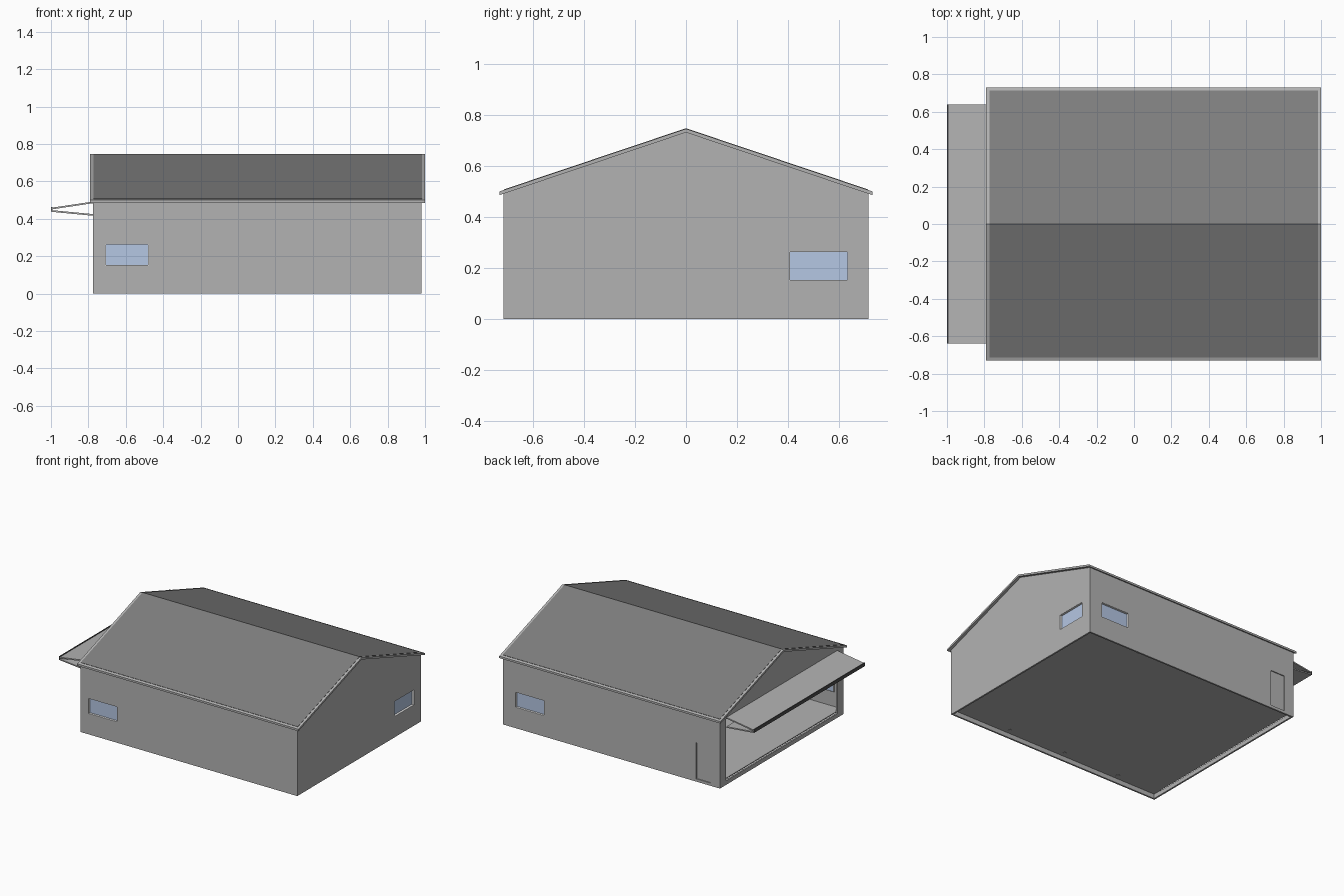
import bpy, bmesh

if "Cube" in bpy.data.objects:
    bpy.data.objects.remove(bpy.data.objects["Cube"])


def material(name, r, g, b):
    m = bpy.data.materials.new(name)
    m.diffuse_color = (r, g, b, 1)
    m.use_nodes = True
    m.node_tree.nodes["Principled BSDF"].inputs["Base Color"].default_value = m.diffuse_color
    return m


GREY = material("light grey cladding", 0.45, 0.45, 0.45)
ROOF = material("dark grey roofing", 0.21, 0.21, 0.21)
GLASS = material("pale blue glass", 0.46, 0.57, 0.77)
WHITE = material("white frame", 0.80, 0.80, 0.80)
DARK = material("dark hinge", 0.07, 0.07, 0.07)


def prism(name, profile, axis, a, b, mat=None):
    """Extrude a flat outline along x (outline is y,z) or y (outline is x,z)."""
    def place(p, t):
        return (t, p[0], p[1]) if axis == "x" else (p[0], t, p[1])
    bm = bmesh.new()
    face = bm.faces.new([bm.verts.new(place(p, a)) for p in profile])
    ext = bmesh.ops.extrude_face_region(bm, geom=[face])
    for v in ext["geom"]:
        if isinstance(v, bmesh.types.BMVert):
            v.co["xyz".index(axis)] = b
    bmesh.ops.recalc_face_normals(bm, faces=bm.faces)
    me = bpy.data.meshes.new(name)
    bm.to_mesh(me)
    bm.free()
    ob = bpy.data.objects.new(name, me)
    bpy.context.collection.objects.link(ob)
    if mat:
        me.materials.append(mat)
    return ob


def box(name, x, y, z, mat=None):
    return prism(name, [(y[0], z[0]), (y[1], z[0]), (y[1], z[1]), (y[0], z[1])],
                 "x", x[0], x[1], mat)


X0, X1, HY = -0.775, 0.98, 0.715      # wall ends and half depth
SLOPE, APEX, T = 0.336, 0.731, 0.012  # roof pitch, gable peak, wall thickness


def gable(hy, apex, bottom):
    e = apex - hy * SLOPE
    return [(-hy, bottom), (hy, bottom), (hy, e), (0, apex), (-hy, e)]


def chevron(hy, apex, drop):
    e = apex - hy * SLOPE
    return [(-hy, e), (0, apex), (hy, e),
            (hy, e - drop), (0, apex - drop), (-hy, e - drop)]


# Wall shell, hollowed and pierced by hidden cutters
walls = prism("walls", gable(HY, APEX, 0), "x", X0, X1, GREY)


def cut(name, x, y, z, cutter=None):
    c = cutter or box(name, x, y, z)
    c.hide_render = True
    c.hide_viewport = False
    c.display_type = "WIRE"
    mod = walls.modifiers.new(name, "BOOLEAN")
    mod.operation = "DIFFERENCE"
    mod.solver = "EXACT"
    mod.object = c


cut("room_cutter", 0, 0, 0,
    prism("room_cutter", gable(HY - T, APEX - T, -0.1), "x", X0 + T, X1 - T))
cut("opening_cutter", (X0 - 0.05, X0 + 0.05), (-0.645, 0.645), (0.03, 0.482))
cut("side_door_cutter", (-0.70, -0.583), (HY - 0.007, HY + 0.05), (0.02, 0.285))


# Windows: a shallow white frame with a recessed pane
def window(name, wall, u0, u1, z0=0.15, z1=0.265):
    def part(label, u, d, z, mat):
        # d is the depth range measured inwards from the outer wall face
        if wall == "right":
            return box(label, (X1 - d[1], X1 - d[0]), u, z, mat)
        s = -1 if wall == "front" else 1
        return box(label, u, sorted((s * (HY - d[0]), s * (HY - d[1]))), z, mat)
    c = part(name + "_cutter", (u0, u1), (-0.05, 0.05), (z0, z1), None)
    cut(name + "_cutter", 0, 0, 0, c)
    f, d = 0.003, (0, 0.024)
    part(name + "_sill", (u0, u1), d, (z0, z0 + f), WHITE)
    part(name + "_head", (u0, u1), d, (z1 - f, z1), WHITE)
    part(name + "_jamb_a", (u0, u0 + f), d, (z0 + f, z1 - f), WHITE)
    part(name + "_jamb_b", (u1 - f, u1), d, (z0 + f, z1 - f), WHITE)
    part(name + "_pane", (u0 + f, u1 - f), (0.016, 0.022), (z0 + f, z1 - f), GLASS)


window("front_window", "front", -0.71, -0.477)
window("back_window", "back", 0.645, 0.88)
window("right_window", "right", 0.405, 0.635)

# Raised floor
box("floor", (X0 + T, X1 - T), (-HY + T, HY - T), (0.033, 0.04), GREY)

# Roof: light edge trim with darker sheeting laid on top
prism("roof_trim", chevron(0.73, 0.745, 0.0145), "x", -0.79, 1.0, GREY)
prism("roof_sheeting", chevron(0.713, 0.747, 0.006), "x", -0.773, 0.983, ROOF)

# Inner frames: posts along both long walls and rafters
for i, x in enumerate((0.51, 0.04, -0.42)):
    for side, s in (("front", -1), ("back", 1)):
        y = sorted((s * 0.655, s * 0.68))
        box(f"{side}_post_{i + 1}", (x - 0.01, x + 0.01), y, (0.031, 0.485), GREY)
    prism(f"rafter_{i + 1}", chevron(0.68, APEX - T, 0.025), "x", x - 0.01, x + 0.01, GREY)

# Folding door, raised into a sideways V outside the opening
prism("upper_door_leaf", [(X0, 0.492), (-0.997, 0.459), (-0.997, 0.450), (X0, 0.483)],
      "y", -0.64, 0.64, GREY)
prism("lower_door_leaf", [(X0, 0.425), (-0.997, 0.446), (-0.997, 0.437), (X0, 0.416)],
      "y", -0.64, 0.64, GREY)
box("door_hinge", (-1.0, -0.993), (-0.64, 0.64), (0.439, 0.464), DARK)
